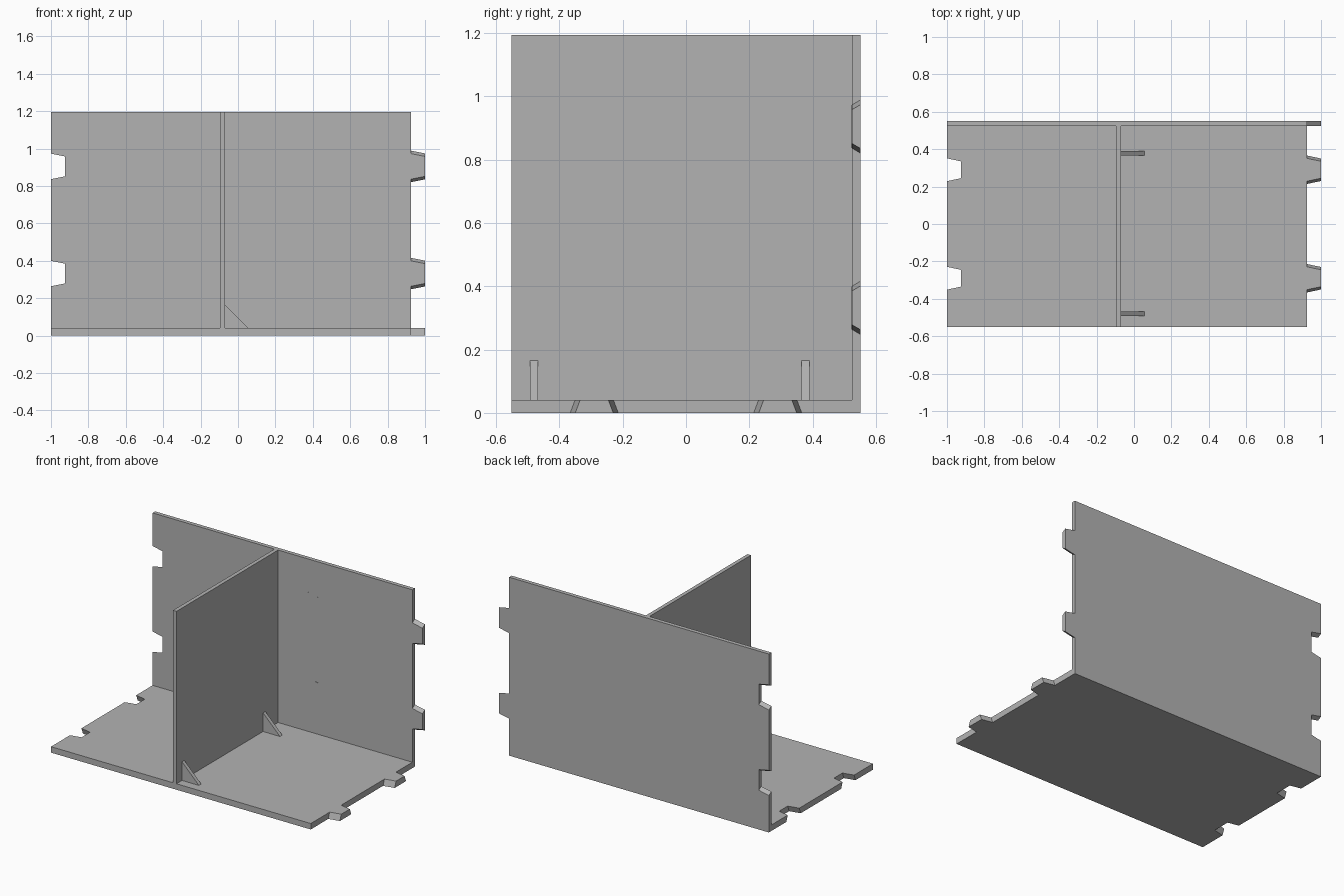
import bpy, bmesh

if "Cube" in bpy.data.objects:
    bpy.data.objects.remove(bpy.data.objects["Cube"])

LEFT, RIGHT, TAB = -1.0, 0.925, 0.075
HALF_Y, HEIGHT = 0.551, 1.195
FLOOR_T, WALL_T = 0.04, 0.027
INNER_Y = HALF_Y - WALL_T

grey = bpy.data.materials.new("plain grey")
grey.diffuse_color = (0.45, 0.45, 0.45, 1)
grey.use_nodes = True
grey.node_tree.nodes["Principled BSDF"].inputs["Base Color"].default_value = grey.diffuse_color


def prism(name, loop_a, loop_b):
    """Solid between two matching loops of points."""
    bm = bmesh.new()
    a = [bm.verts.new(p) for p in loop_a]
    b = [bm.verts.new(p) for p in loop_b]
    bm.faces.new(a)
    bm.faces.new(b)
    for i in range(len(a)):
        j = (i + 1) % len(a)
        bm.faces.new((a[i], a[j], b[j], b[i]))
    bmesh.ops.recalc_face_normals(bm, faces=bm.faces)
    mesh = bpy.data.meshes.new(name)
    bm.to_mesh(mesh)
    bm.free()
    mesh.materials.append(grey)
    ob = bpy.data.objects.new(name, mesh)
    bpy.context.collection.objects.link(ob)
    return ob


def outline(lo, hi, centres, root, tip):
    """Panel outline with tapered tabs on the right and matching notches on the left."""
    right, left = [], []
    for c in centres:
        for s, w, dx in ((-1, root, 0), (-1, tip, TAB), (1, tip, TAB), (1, root, 0)):
            right.append((RIGHT + dx, c + s * w))
            left.append((LEFT + dx, c + s * w))
    return [(LEFT, lo), (RIGHT, lo)] + right + [(RIGHT, hi), (LEFT, hi)] + left[::-1]


# Floor and back wall, mitred where they meet; tabs flare towards the outside
centres = (-0.29, 0.29)
prism("floor_panel",
      [(x, s, 0) for x, s in outline(-HALF_Y, HALF_Y, centres, 0.076, 0.06)],
      [(x, s, FLOOR_T) for x, s in outline(-HALF_Y, INNER_Y, centres, 0.061, 0.045)])

centres = (0.332, 0.905)
prism("back_wall",
      [(x, HALF_Y, s) for x, s in outline(0, HEIGHT, centres, 0.084, 0.069)],
      [(x, INNER_Y, s) for x, s in outline(FLOOR_T, HEIGHT, centres, 0.068, 0.053)])

# Upright divider
x0, x1 = -0.096, -0.07
section = [(x0, FLOOR_T), (x1, FLOOR_T), (x1, HEIGHT), (x0, HEIGHT)]
prism("divider", [(x, -HALF_Y, z) for x, z in section],
      [(x, INNER_Y, z) for x, z in section])

# Triangular braces at the foot of the divider
triangle = [(x1, FLOOR_T), (x1 + 0.125, FLOOR_T), (x1, FLOOR_T + 0.125)]
for part, y in (("front_brace", -0.48), ("rear_brace", 0.378)):
    prism(part, [(x, y - 0.0125, z) for x, z in triangle],
          [(x, y + 0.0125, z) for x, z in triangle])

# Tab-shaped plates almost flush with the wall
for part, c in (("lower_wall_plate", 0.332), ("upper_wall_plate", 0.905)):
    shape = [(0.15, c - 0.068), (0.225, c - 0.053), (0.225, c + 0.053), (0.15, c + 0.068)]
    prism(part, [(x, INNER_Y - 0.001, z) for x, z in shape],
          [(x, INNER_Y + 0.005, z) for x, z in shape])
